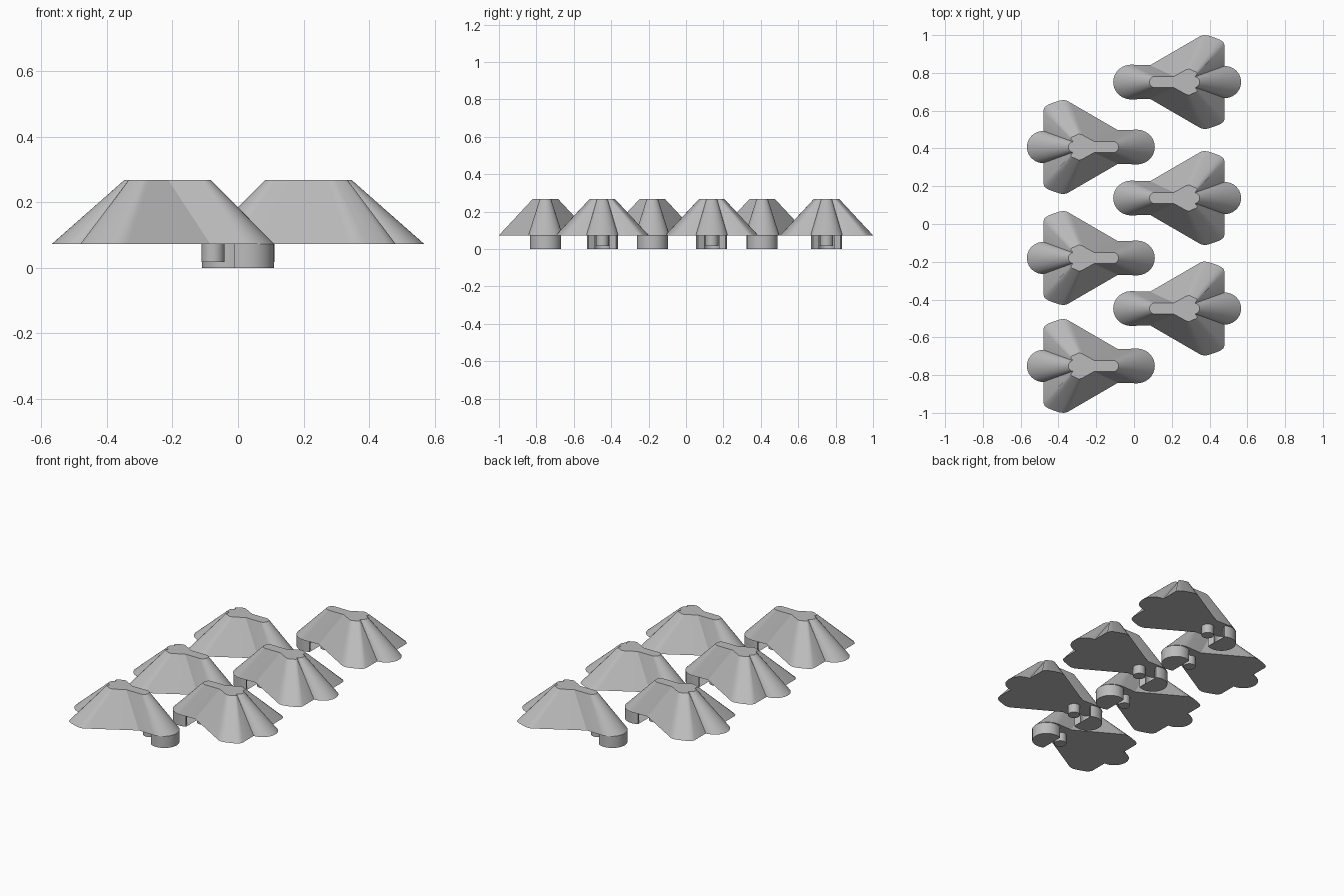
import bpy, bmesh, math

if "Cube" in bpy.data.objects:
    bpy.data.objects.remove(bpy.data.objects["Cube"])

grey = bpy.data.materials.new("plain grey")
grey.diffuse_color = (0.5, 0.5, 0.5, 1)
grey.use_nodes = True
grey.node_tree.nodes["Principled BSDF"].inputs["Base Color"].default_value = grey.diffuse_color

BASE_Z, TOP_Z, PIN_Z = 0.073, 0.267, 0.017


def arc(cx, rx, ry, a0, a1, n):
    """Points on an ellipse centred on the x axis, angles in degrees."""
    pts = []
    for i in range(n + 1):
        a = math.radians(a0 + (a1 - a0) * i / n)
        pts.append((cx + rx * math.cos(a), ry * math.sin(a)))
    return pts


def mirrored(half):
    """Close a half outline (both ends on the x axis) over that axis."""
    return half + [(x, -y) for x, y in half[-2:0:-1]]


def loft(name, low, high, z0, z1, x, y, turn):
    """Solid between two outlines that have the same number of points."""
    bm = bmesh.new()
    a = [bm.verts.new((px, py, z0)) for px, py in low]
    b = [bm.verts.new((px, py, z1)) for px, py in high]
    n = len(a)
    for i in range(n):
        j = (i + 1) % n
        bm.faces.new((a[i], a[j], b[j], b[i]))
    caps = [bm.faces.new(a), bm.faces.new(b)]
    bmesh.ops.triangulate(bm, faces=caps)
    bmesh.ops.recalc_face_normals(bm, faces=bm.faces[:])
    me = bpy.data.meshes.new(name)
    bm.to_mesh(me)
    bm.free()
    me.materials.append(grey)
    ob = bpy.data.objects.new(name, me)
    bpy.context.collection.objects.link(ob)
    ob.location = (x, y, 0)
    ob.rotation_euler.z = turn
    bpy.ops.object.select_all(action='DESELECT')
    ob.select_set(True)
    bpy.context.view_layer.objects.active = ob
    bpy.ops.object.shade_smooth_by_angle(angle=math.radians(30))


# body: round head, widening shoulders, rounded wing tips, tail lobe
body_low = mirrored(
    arc(-0.015, 0.095, 0.092, 180, 90, 10)
    + [(0.085, 0.089), (0.335, 0.234), (0.352, 0.244), (0.37, 0.2485),
       (0.39, 0.247), (0.43, 0.234), (0.455, 0.224), (0.472, 0.212), (0.48, 0.195)]
    + arc(0.48, 0.087, 0.085, 90, 0, 10))
body_high = mirrored(
    arc(0.112, 0.03, 0.03, 180, 90, 10)
    + [(0.212, 0.03), (0.268, 0.061), (0.278, 0.066), (0.286, 0.068),
       (0.296, 0.068), (0.315, 0.058), (0.326, 0.055), (0.333, 0.05), (0.334, 0.043)]
    + arc(0.323, 0.024, 0.028, 90, 0, 10))

# hook: open ring below the head, and pin: round peg in front of its opening
hook = arc(-0.027, 0.083, 0.083, 62, 298, 28) + arc(-0.027, 0.045, 0.045, 298, 62, 28)
pin = arc(0.076, 0.035, 0.035, 0, 345, 23)

# two staggered columns facing each other
places = [(y, 0) for y in (0.7515, 0.1375, -0.4475)]
places += [(y, math.pi) for y in (0.4075, -0.18, -0.7515)]
for k, (y, turn) in enumerate(places, 1):
    loft(f"body_{k}", body_low, body_high, BASE_Z, TOP_Z, 0, y, turn)
    loft(f"hook_{k}", hook, hook, 0, BASE_Z, 0, y, turn)
    loft(f"pin_{k}", pin, pin, PIN_Z, BASE_Z, 0, y, turn)
